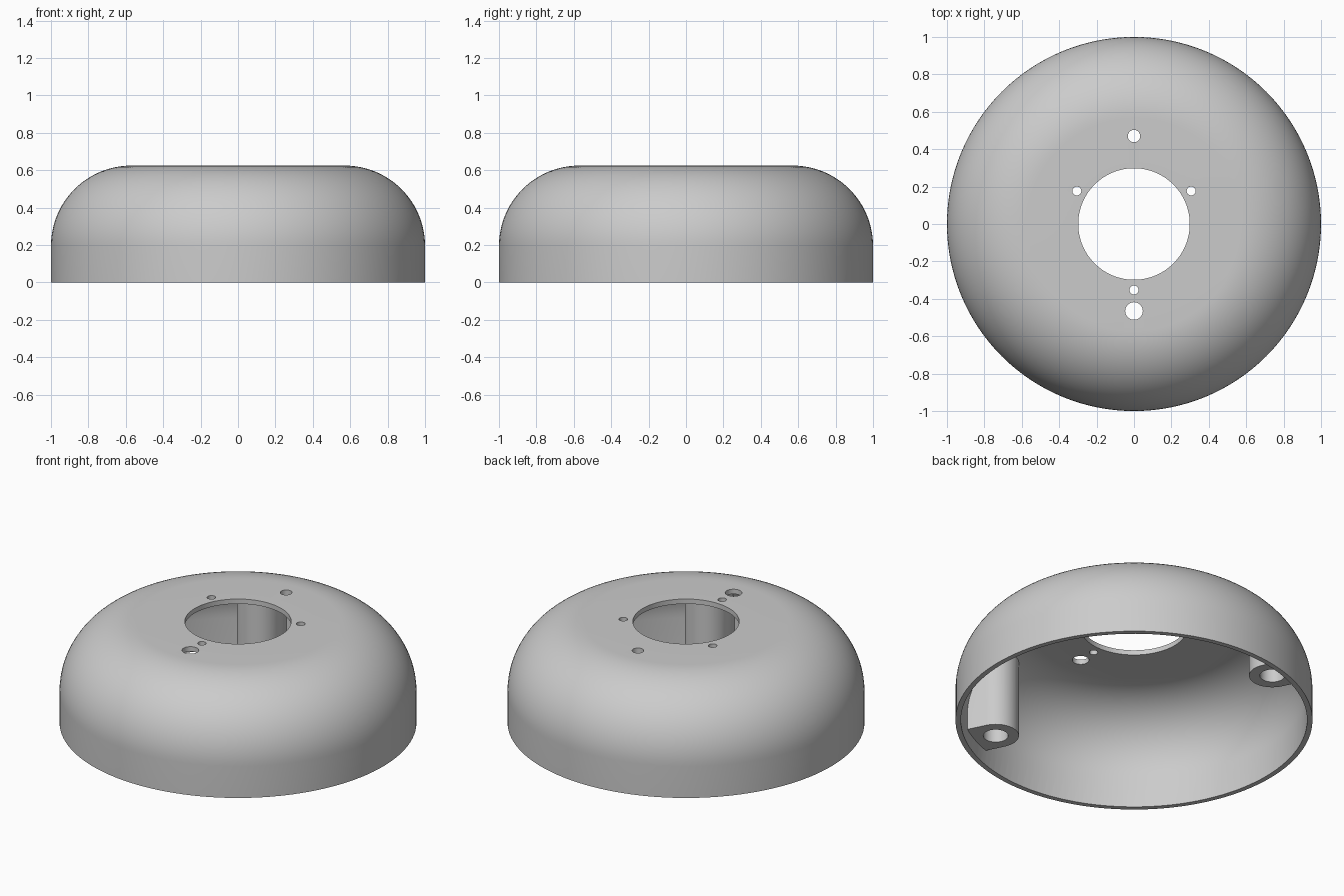
import bpy
import bmesh
from math import cos, sin, pi, radians

RADIUS, HEIGHT, FILLET, WALL = 1.0, 0.625, 0.43, 0.03
SEGMENTS = 128

cube = bpy.data.objects.get("Cube")
if cube:
    bpy.data.objects.remove(cube, do_unlink=True)

grey = bpy.data.materials.new("grey_plastic")
grey.use_nodes = True
colour = (0.6, 0.6, 0.6, 1)
grey.diffuse_color = colour
grey.node_tree.nodes["Principled BSDF"].inputs["Base Color"].default_value = colour


def make(name, bm):
    bmesh.ops.recalc_face_normals(bm, faces=bm.faces)
    mesh = bpy.data.meshes.new(name)
    bm.to_mesh(mesh)
    bm.free()
    mesh.materials.append(grey)
    obj = bpy.data.objects.new(name, mesh)
    bpy.context.collection.objects.link(obj)
    return obj


def dome(name, radius, bottom, top, fillet):
    """Solid of revolution: straight wall, rounded shoulder, flat top."""
    steps = 24
    profile = [(0, bottom), (radius, bottom)]
    for i in range(steps + 1):
        a = pi / 2 * i / steps
        profile.append((radius - fillet + fillet * cos(a), top - fillet + fillet * sin(a)))
    profile.append((0, top))
    bm = bmesh.new()
    verts = [bm.verts.new((r, 0, z)) for r, z in profile]
    edges = [bm.edges.new(pair) for pair in zip(verts, verts[1:])]
    bmesh.ops.spin(bm, geom=verts + edges, cent=(0, 0, 0), axis=(0, 0, 1),
                   angle=2 * pi, steps=SEGMENTS, use_merge=True)
    bmesh.ops.remove_doubles(bm, verts=bm.verts, dist=1e-5)
    return make(name, bm)


def prism(name, outline, bottom, top):
    bm = bmesh.new()
    face = bm.faces.new([bm.verts.new((x, y, bottom)) for x, y in outline])
    moved = bmesh.ops.extrude_face_region(bm, geom=[face])["geom"]
    bmesh.ops.translate(bm, vec=(0, 0, top - bottom),
                        verts=[v for v in moved if isinstance(v, bmesh.types.BMVert)])
    return make(name, bm)


def circle(x, y, r, n):
    return [(x + r * cos(2 * pi * i / n), y + r * sin(2 * pi * i / n)) for i in range(n)]


def subtract(target, cutter):
    mod = target.modifiers.new("cut", 'BOOLEAN')
    mod.operation, mod.solver, mod.object = 'DIFFERENCE', 'EXACT', cutter
    bpy.context.view_layer.objects.active = target
    bpy.ops.object.modifier_apply(modifier=mod.name)
    bpy.data.objects.remove(cutter, do_unlink=True)


shell = dome("domed_cover", RADIUS, 0, HEIGHT, FILLET)
cavity = dome("cavity_cutter", RADIUS - WALL, -0.2, HEIGHT - WALL, FILLET - WALL)

# Two opposite screw posts, rounded inwards and joined to the wall, with blind bores
POST_R, POST_DIST = 0.13, 0.845
for angle in (radians(116.5), radians(296.5)):
    arc = [(POST_DIST + POST_R * cos(a), POST_R * sin(a))
           for a in (pi / 2 + pi * i / 24 for i in range(25))]
    outline = arc + [(1.1, -POST_R), (1.1, POST_R)]
    post = prism("screw_post", outline, 0.094, 0.8)
    subtract(post, prism("bore_cutter", circle(POST_DIST, 0, 0.07, 32), 0, 0.36))
    post.rotation_euler.z = angle
    bpy.context.view_layer.update()
    subtract(cavity, post)

subtract(shell, cavity)

# Centre opening, three small screw holes, and a front and a back hole
holes = [(0, 0, 0.298, 96), (0, 0.47, 0.033, 32), (0, -0.465, 0.047, 32)]
for a in (30, 150, 270):
    holes.append((0.353 * cos(radians(a)), 0.353 * sin(radians(a)), 0.024, 24))
for x, y, r, n in holes:
    subtract(shell, prism("hole_cutter", circle(x, y, r, n), 0.5, 0.8))

bpy.ops.object.select_all(action='DESELECT')
shell.select_set(True)
bpy.context.view_layer.objects.active = shell
bpy.ops.object.shade_smooth_by_angle(angle=radians(30))
